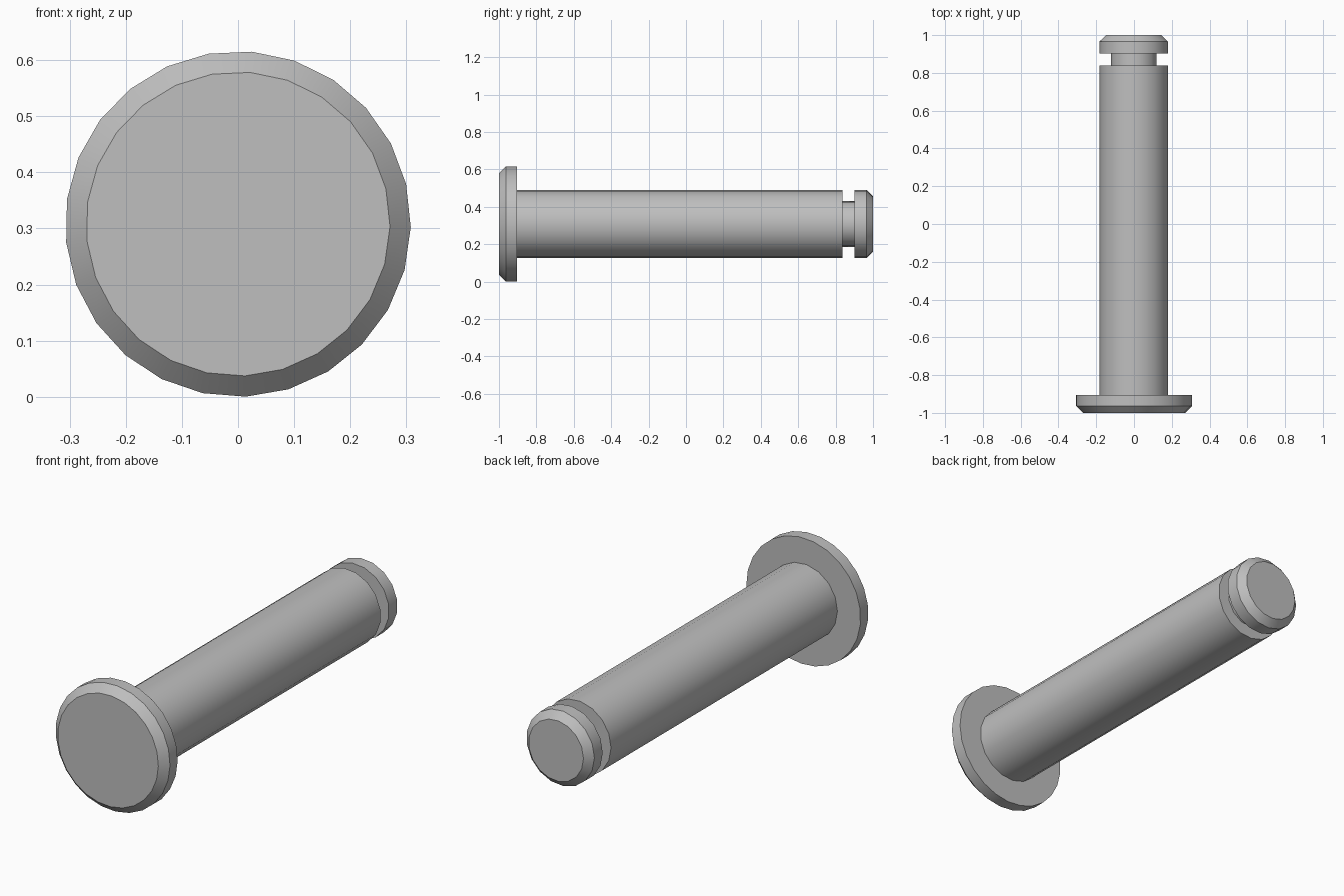
import bpy
import bmesh
import math

cube = bpy.data.objects.get("Cube")
if cube:
    bpy.data.objects.remove(cube, do_unlink=True)

AXIS_Z = 0.308

steel = bpy.data.materials.new("grey steel")
steel.use_nodes = True
color = (0.52, 0.52, 0.52, 1)
steel.diffuse_color = color
steel.node_tree.nodes["Principled BSDF"].inputs["Base Color"].default_value = color


def turned_part(name, profile, sides, start_degrees):
    """Closed solid turned about the y axis from (y, radius) points."""
    bm = bmesh.new()
    rings = []
    for y, radius in profile:
        ring = []
        for i in range(sides):
            a = math.radians(start_degrees) + math.tau * i / sides
            ring.append(bm.verts.new((radius * math.cos(a), y, radius * math.sin(a))))
        rings.append(ring)
    for a, b in zip(rings, rings[1:]):
        for i in range(sides):
            j = (i + 1) % sides
            bm.faces.new((a[i], a[j], b[j], b[i]))
    bm.faces.new(rings[0])
    bm.faces.new(rings[-1])
    bmesh.ops.recalc_face_normals(bm, faces=bm.faces)
    mesh = bpy.data.meshes.new(name)
    bm.to_mesh(mesh)
    bm.free()
    mesh.materials.append(steel)
    obj = bpy.data.objects.new(name, mesh)
    obj.location.z = AXIS_Z
    bpy.context.collection.objects.link(obj)
    bpy.ops.object.select_all(action="DESELECT")
    obj.select_set(True)
    bpy.context.view_layer.objects.active = obj
    bpy.ops.object.shade_smooth_by_angle(angle=math.radians(32))
    return obj


# Wide flat head with a chamfered front rim
turned_part("head", [(-1, 0.271), (-0.963, 0.308), (-0.904, 0.308)], 25, -1)

# Long plain shaft
turned_part("shaft", [(-0.904, 0.183), (0.838, 0.183)], 17, 180)

# Narrow neck forming the retaining groove
turned_part("groove_neck", [(0.838, 0.123), (0.902, 0.123)], 13, 180)

# Chamfered tip behind the groove
turned_part("tip", [(0.902, 0.183), (0.966, 0.183), (1, 0.148)], 17, 180)
